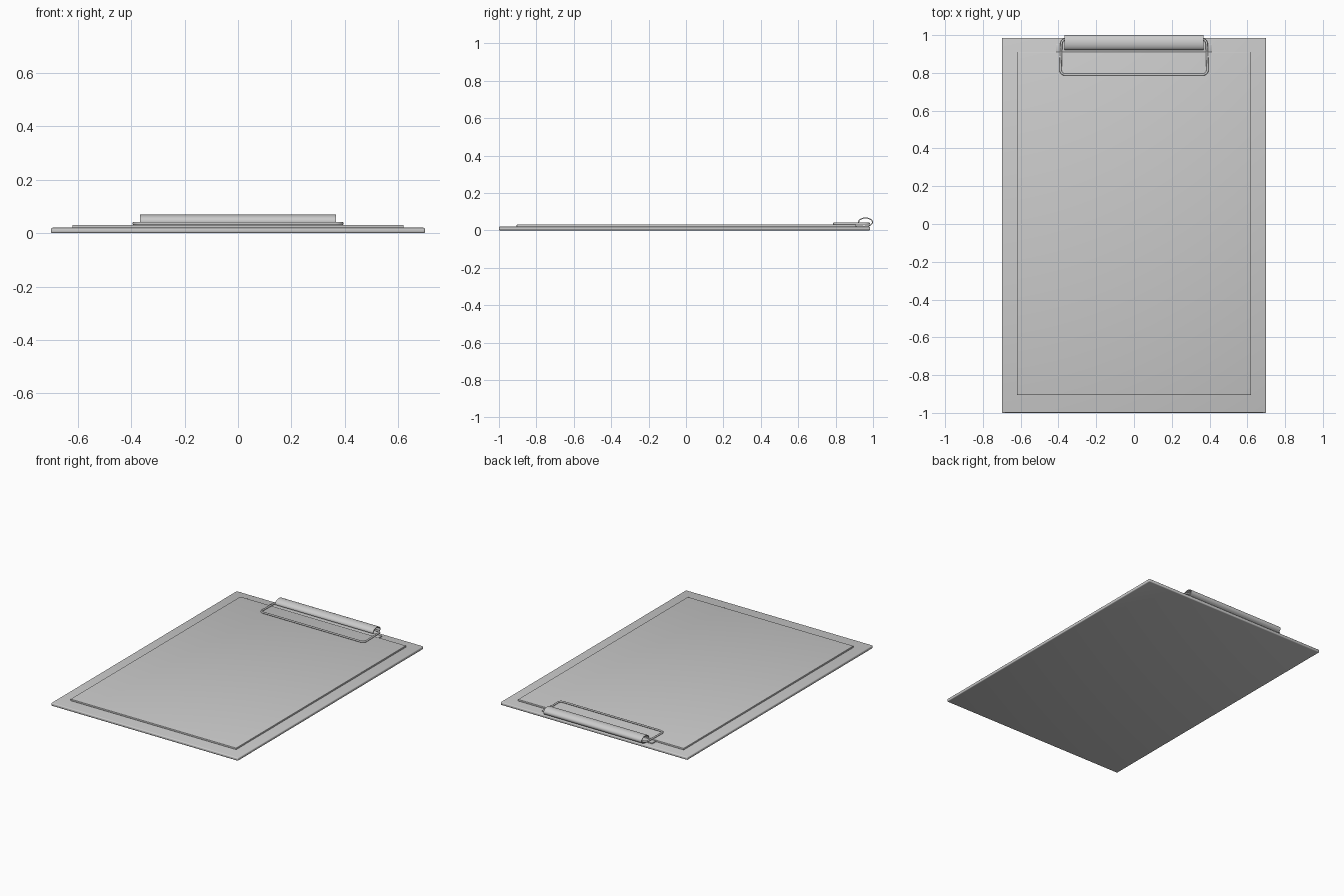
import bpy, bmesh, math
from mathutils import Vector

if "Cube" in bpy.data.objects:
    bpy.data.objects.remove(bpy.data.objects["Cube"], do_unlink=True)

grey = bpy.data.materials.new("light_grey")
grey.use_nodes = True
colour = (0.6, 0.6, 0.6, 1)
grey.diffuse_color = colour
grey.node_tree.nodes["Principled BSDF"].inputs["Base Color"].default_value = colour


def finish(name, bm):
    bmesh.ops.recalc_face_normals(bm, faces=bm.faces)
    mesh = bpy.data.meshes.new(name)
    bm.to_mesh(mesh)
    bm.free()
    mesh.materials.append(grey)
    obj = bpy.data.objects.new(name, mesh)
    bpy.context.collection.objects.link(obj)
    bpy.ops.object.select_all(action='DESELECT')
    obj.select_set(True)
    bpy.context.view_layer.objects.active = obj
    bpy.ops.object.shade_smooth_by_angle(angle=math.radians(40))
    return obj


def slab(name, half_x, y0, y1, z0, z1, round_edge):
    bm = bmesh.new()
    bmesh.ops.create_cube(bm, size=1)
    for v in bm.verts:
        v.co = (v.co.x * 2 * half_x, y0 + (v.co.y + 0.5) * (y1 - y0),
                z0 + (v.co.z + 0.5) * (z1 - z0))
    bmesh.ops.bevel(bm, geom=bm.edges[:], offset=round_edge, segments=3,
                    profile=0.5, affect='EDGES')
    return finish(name, bm)


# Board, paper and the hinge plate under the clip
slab("board", 0.70, -1.0, 0.985, 0.0, 0.02, 0.006)
slab("paper", 0.62, -0.905, 0.91, 0.019, 0.031, 0.002)
slab("hinge_plate", 0.413, 0.91, 0.95, 0.019, 0.027, 0.002)


# Curled clip: a thin sheet rolled from the board up, over and forward
def arc(ry, rz, steps=24):
    angles = [math.radians(-100 + 290 * i / steps) for i in range(steps + 1)]
    return [(0.96 + ry * math.cos(a), 0.044 + rz * math.sin(a)) for a in angles]


profile = arc(0.04, 0.025) + arc(0.034, 0.019)[::-1]
bm = bmesh.new()
face = bm.faces.new([bm.verts.new((-0.367, y, z)) for y, z in profile])
extruded = bmesh.ops.extrude_face_region(bm, geom=[face])["geom"]
bmesh.ops.translate(bm, vec=(0.734, 0, 0),
                    verts=[g for g in extruded if isinstance(g, bmesh.types.BMVert)])
finish("clip_roll", bm)

# Wire lever: a rounded loop swept with a small round section
radius, bend = 0.006, 0.025
centres = [(0.36, 0.953), (-0.36, 0.953), (-0.364, 0.816), (0.364, 0.816)]
path = []
for k, (cx, cy) in enumerate(centres):
    for i in range(7):
        a = math.pi / 2 * (k + i / 6)
        path.append(Vector((cx + bend * math.cos(a), cy + bend * math.sin(a), 0.036)))
bm = bmesh.new()
rings = []
count, sides = len(path), 10
for i, p in enumerate(path):
    along = (path[(i + 1) % count] - path[i - 1]).normalized()
    out = along.cross(Vector((0, 0, 1)))
    rings.append([bm.verts.new(p + radius * (out * math.cos(t) + Vector((0, 0, math.sin(t)))))
                  for t in [2 * math.pi * j / sides for j in range(sides)]])
for i in range(count):
    a, b = rings[i], rings[(i + 1) % count]
    for j in range(sides):
        n = (j + 1) % sides
        bm.faces.new((a[j], a[n], b[n], b[j]))
finish("wire_lever", bm)
